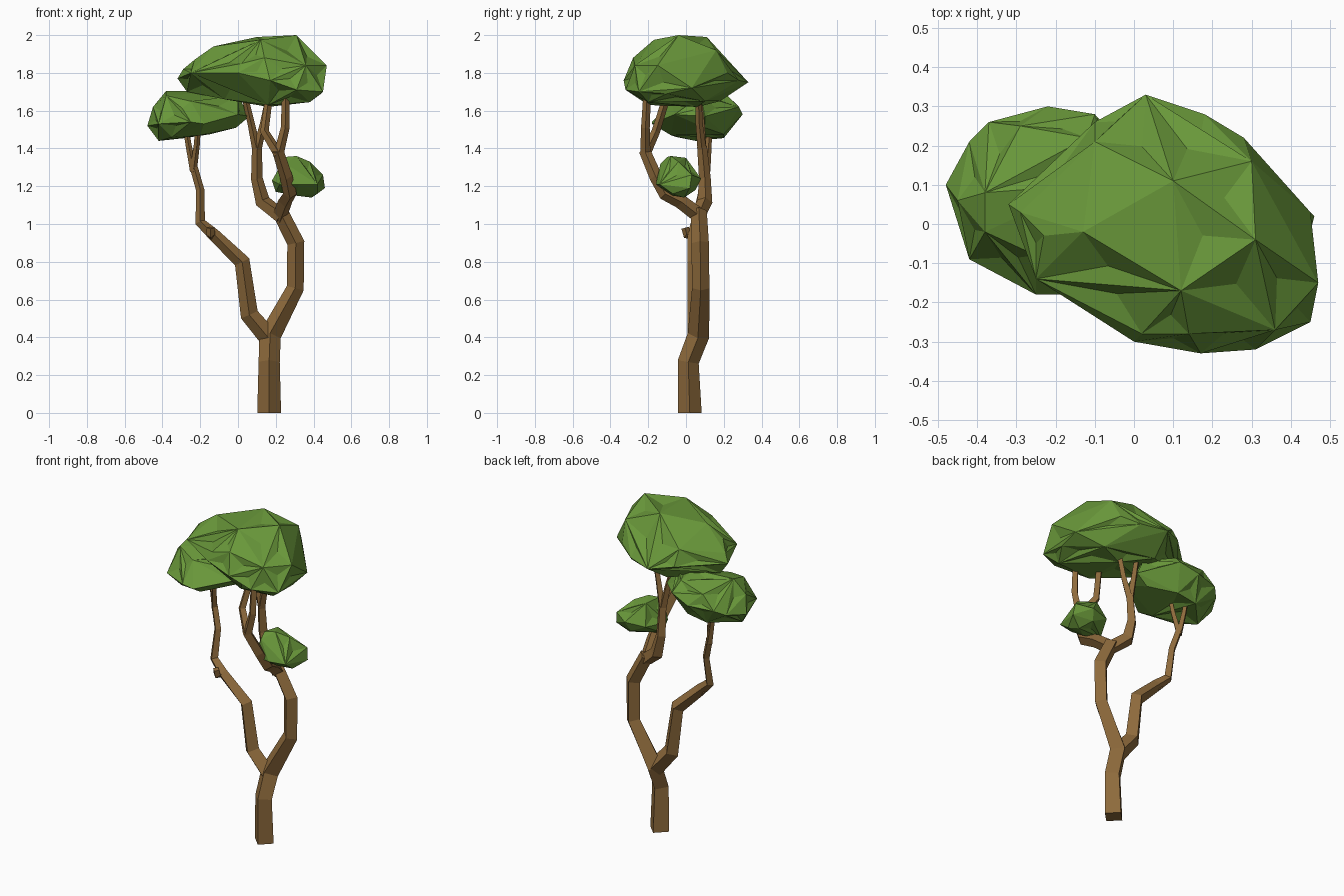
import bpy, bmesh, random
from mathutils import Vector

random.seed(4)


def material(name, color):
    m = bpy.data.materials.new(name)
    m.diffuse_color = (*color, 1)
    return m


BARK = material("bark brown", (0.27, 0.145, 0.045))
LEAF = material("leaf green", (0.14, 0.31, 0.042))


def finish(bm, name, mat):
    bmesh.ops.recalc_face_normals(bm, faces=bm.faces)
    mesh = bpy.data.meshes.new(name)
    bm.to_mesh(mesh)
    bm.free()
    mesh.materials.append(mat)
    ob = bpy.data.objects.new(name, mesh)
    bpy.context.collection.objects.link(ob)
    return ob


def limb(name, path):
    """Four-sided tapering tube through (x, y, z, radius) points."""
    bm = bmesh.new()
    pts = [Vector(p[:3]) for p in path]
    rings = []
    for i, p in enumerate(pts):
        a = (p - pts[i - 1]).normalized() if i else Vector()
        b = (pts[i + 1] - p).normalized() if i < len(pts) - 1 else Vector()
        t = (a + b).normalized()
        if i == 0 and p.z == 0:
            t = Vector((0, 0, 1))          # flat foot
        u = Vector((1, 0, 0))
        u = (u - t * u.dot(t)).normalized()
        v = t.cross(u)
        r = path[i][3]
        rings.append([bm.verts.new(p + d * r) for d in (u, v, -u, -v)])
    for lo, hi in zip(rings, rings[1:]):
        for k in range(4):
            n = (k + 1) % 4
            bm.faces.new((lo[k], lo[n], hi[n], hi[k]))
    bm.faces.new(rings[0])
    bm.faces.new(rings[-1])
    return finish(bm, name, BARK)


def foliage(name, points):
    """Faceted leaf clump wrapped around its outline points, with shallow dents."""
    bm = bmesh.new()
    for p in points:
        bm.verts.new(p)
    bmesh.ops.convex_hull(bm, input=bm.verts)
    loose = [v for v in bm.verts if not v.link_faces]
    bmesh.ops.delete(bm, geom=loose, context='VERTS')
    bmesh.ops.recalc_face_normals(bm, faces=bm.faces)
    for f in list(bm.faces):
        if f.calc_area() > 0.006 and random.random() < 0.6:
            bmesh.ops.poke(bm, faces=[f], offset=-0.13 * f.calc_area() ** 0.5)
    return finish(bm, name, LEAF)


# Trunk running on into the right main branch
limb("trunk", [(.165, .02, 0, .063), (.165, .012, .27, .056), (.17, .066, .41, .058),
               (.303, .078, .66, .046), (.306, .075, .90, .046), (.22, .068, 1.07, .042)])
# Left main branch, its twigs and the cut stub
limb("left_branch", [(.17, .062, .39, .052), (.06, .055, .52, .048), (.022, .05, .80, .042),
                     (-.13, .04, .945, .033), (-.20, .055, 1.01, .027),
                     (-.20, .09, 1.18, .022), (-.237, .11, 1.31, .021)])
limb("left_twig_outer", [(-.235, .11, 1.28, .019), (-.262, .12, 1.42, .016), (-.28, .125, 1.53, .014)])
limb("left_twig_inner", [(-.237, .11, 1.28, .019), (-.218, .08, 1.42, .016), (-.21, .06, 1.53, .014)])
limb("branch_stub", [(-.14, .05, .94, .026), (-.145, .005, .945, .024), (-.145, -.005, .98, .02)])
# Front upper branch and twigs
limb("front_branch", [(.22, .075, 1.04, .04), (.25, -.03, 1.12, .038), (.275, -.11, 1.16, .036),
                      (.255, -.16, 1.25, .034), (.21, -.22, 1.39, .030)])
limb("front_twig_right", [(.215, -.215, 1.37, .027), (.25, -.215, 1.51, .023), (.252, -.205, 1.70, .02)])
limb("front_twig_left", [(.215, -.215, 1.37, .027), (.14, -.16, 1.49, .023), (.165, -.10, 1.68, .02)])
limb("side_twig", [(.26, -.10, 1.15, .02), (.31, -.06, 1.22, .015)])
# Back upper branch and twigs
limb("back_branch", [(.23, .06, 1.04, .04), (.13, .10, 1.12, .04),
                     (.10, .10, 1.24, .031), (.10, .085, 1.41, .026)])
limb("back_twig_left", [(.10, .085, 1.39, .024), (.07, .08, 1.53, .019), (.035, .065, 1.68, .017)])
limb("back_twig_right", [(.10, .085, 1.39, .024), (.135, .07, 1.53, .019), (.165, .065, 1.68, .017)])

# Leaf clumps: widest outline, then crown, then underside
foliage("top_foliage", [
    (.03, .33, 1.75), (.18, .28, 1.76), (.28, .22, 1.80), (.45, .03, 1.72), (.47, -.15, 1.84),
    (.45, -.25, 1.70), (.31, -.32, 1.71), (.17, -.33, 1.76), (0, -.30, 1.80), (-.25, -.14, 1.80),
    (-.32, .05, 1.77), (-.10, .26, 1.77),
    (-.29, .03, 1.82), (-.23, -.03, 1.87), (-.13, -.02, 1.94), (.12, -.17, 1.975), (.31, -.04, 2.0),
    (.10, .11, 1.99), (.30, .16, 1.92), (-.10, .21, 1.86), (.14, -.28, 1.88), (.02, -.28, 1.85),
    (.36, -.27, 1.84),
    (.44, -.10, 1.69), (.38, -.20, 1.645), (.16, -.20, 1.63), (.16, .06, 1.62),
    (-.07, -.06, 1.66), (0, .18, 1.65), (.30, .10, 1.65), (-.27, .05, 1.70)])
foliage("left_foliage", [
    (-.48, .10, 1.52), (-.42, .21, 1.54), (-.37, .26, 1.57), (-.22, .30, 1.58), (-.10, .28, 1.62),
    (.06, .10, 1.57), (.0, -.06, 1.58), (-.18, -.18, 1.53), (-.25, -.18, 1.54), (-.42, -.09, 1.53),
    (-.45, .06, 1.62), (-.38, .08, 1.705), (-.38, -.02, 1.68), (-.29, .25, 1.65),
    (-.12, .10, 1.70), (0, .08, 1.68), (-.25, -.08, 1.65), (-.12, .22, 1.68),
    (-.42, .05, 1.44), (-.28, .20, 1.455), (-.15, .20, 1.475), (-.01, .10, 1.51),
    (-.20, -.08, 1.47), (-.35, -.05, 1.46)])
foliage("small_foliage", [
    (.18, -.07, 1.23), (.22, -.14, 1.21), (.32, -.16, 1.21), (.42, -.14, 1.21), (.46, .02, 1.19),
    (.45, .03, 1.26), (.36, .08, 1.24), (.24, .05, 1.23),
    (.25, -.10, 1.355), (.27, .0, 1.35), (.31, -.08, 1.36), (.38, -.04, 1.33), (.25, -.135, 1.32),
    (.20, -.05, 1.17), (.39, -.01, 1.14), (.31, -.07, 1.15), (.42, -.07, 1.16), (.34, .05, 1.18)])
